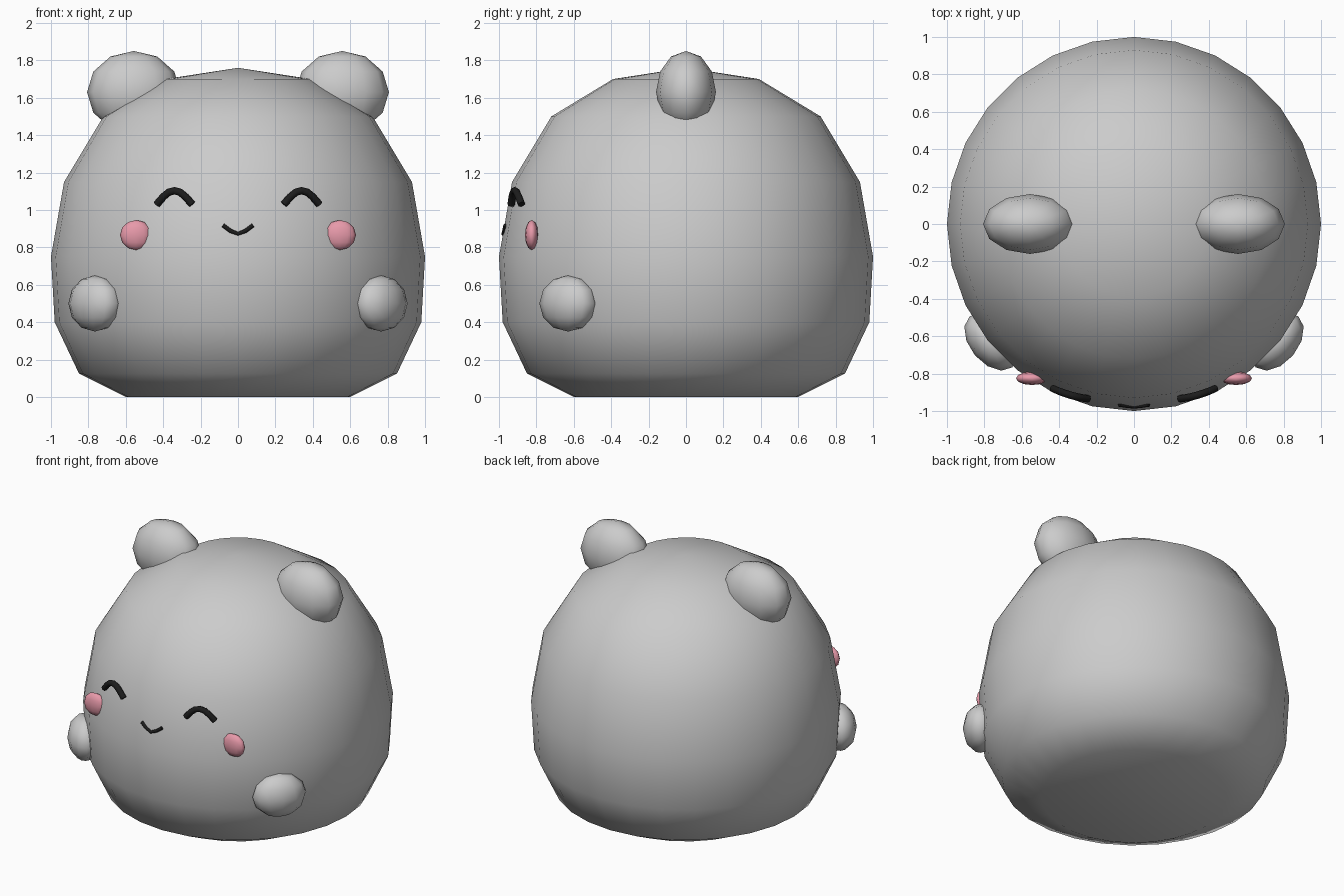
import bpy, bmesh, math
from mathutils import Matrix, Vector

if "Cube" in bpy.data.objects:
    bpy.data.objects.remove(bpy.data.objects["Cube"])


def material(name, rgb):
    m = bpy.data.materials.new(name)
    m.diffuse_color = (*rgb, 1)
    m.use_nodes = True
    m.node_tree.nodes["Principled BSDF"].inputs["Base Color"].default_value = m.diffuse_color
    return m


GREY = material("soft_grey", (0.60, 0.60, 0.60))
PINK = material("blush_pink", (0.90, 0.36, 0.45))
BLACK = material("black", (0.012, 0.012, 0.012))


def finish(bm, name, mat):
    bmesh.ops.recalc_face_normals(bm, faces=bm.faces)
    for f in bm.faces:
        f.smooth = True
    me = bpy.data.meshes.new(name)
    bm.to_mesh(me)
    bm.free()
    me.materials.append(mat)
    ob = bpy.data.objects.new(name, me)
    bpy.context.collection.objects.link(ob)
    return ob


def lathe(name, profile, n, mat):
    bm = bmesh.new()
    rings = []
    for r, z in profile:
        rings.append([bm.verts.new((r * math.cos(2 * math.pi * i / n),
                                    r * math.sin(2 * math.pi * i / n), z)) for i in range(n)])
    for a, b in zip(rings, rings[1:]):
        for i in range(n):
            j = (i + 1) % n
            bm.faces.new((a[i], a[j], b[j], b[i]))
    bm.faces.new(rings[0][::-1])
    tip = bm.verts.new((0, 0, 1.76))
    for i in range(n):
        bm.faces.new((rings[-1][i], rings[-1][(i + 1) % n], tip))
    return finish(bm, name, mat)


def ellipsoid(name, centre, radii, mat, turn=0.0, segs=12, rings=6):
    bm = bmesh.new()
    mtx = (Matrix.Translation(centre) @ Matrix.Rotation(turn, 4, 'Z')
           @ Matrix.Diagonal((*radii, 1)))
    bmesh.ops.create_uvsphere(bm, u_segments=segs, v_segments=rings, radius=1, matrix=mtx)
    return finish(bm, name, mat)


def tube(name, points, radius, mat, sides=8):
    # round tube swept along a path that faces the front
    bm = bmesh.new()
    pts = [Vector(p) for p in points]
    rings = []
    for k, p in enumerate(pts):
        t = (pts[min(k + 1, len(pts) - 1)] - pts[max(k - 1, 0)]).normalized()
        u = t.cross(Vector((0, 1, 0))).normalized()
        v = t.cross(u)
        rings.append([bm.verts.new(p + radius * (u * math.cos(a) + v * math.sin(a)))
                      for a in (2 * math.pi * i / sides for i in range(sides))])
    for a, b in zip(rings, rings[1:]):
        for i in range(sides):
            j = (i + 1) % sides
            bm.faces.new((a[i], a[j], b[j], b[i]))
    caps = [bm.faces.new(rings[0][::-1]), bm.faces.new(rings[-1])]
    ob = finish(bm, name, mat)
    for f in ob.data.polygons[-len(caps):]:
        f.use_smooth = False
    return ob


# Body: rounded dumpling shape
lathe("body", [(0.60, 0), (0.85, 0.125), (0.98, 0.40), (1.0, 0.75),
               (0.93, 1.15), (0.72, 1.50), (0.39, 1.70)], 28, GREY)

# Mirrored parts
for side, s in (("left", -1), ("right", 1)):
    ellipsoid(f"ear_{side}", (s * 0.557, 0, 1.63), (0.25, 0.16, 0.22), GREY)
    ellipsoid(f"paw_{side}", (s * 0.765, -0.63, 0.50), (0.178, 0.112, 0.15), GREY,
              turn=s * math.radians(50))
    ellipsoid(f"cheek_{side}", (s * 0.545, -0.825, 0.866), (0.086, 0.036, 0.08), PINK)
    # happy closed eye: an arch following the face
    arch = [(-0.095, 1.03), (-0.06, 1.07), (-0.03, 1.095), (0, 1.103),
            (0.03, 1.095), (0.06, 1.07), (0.095, 1.03)]
    tube(f"eye_{side}", [(s * (0.34 + x), -0.915 + 0.29 * x + 0.9 * x * x, z)
                         for x, z in arch], 0.02, BLACK)

# Mouth: shallow V, partly sunk into the face
tube("mouth", [(-0.08, -0.966, 0.918), (-0.04, -0.972, 0.888), (0, -0.976, 0.872),
               (0.04, -0.972, 0.888), (0.08, -0.966, 0.918)], 0.011, BLACK)
